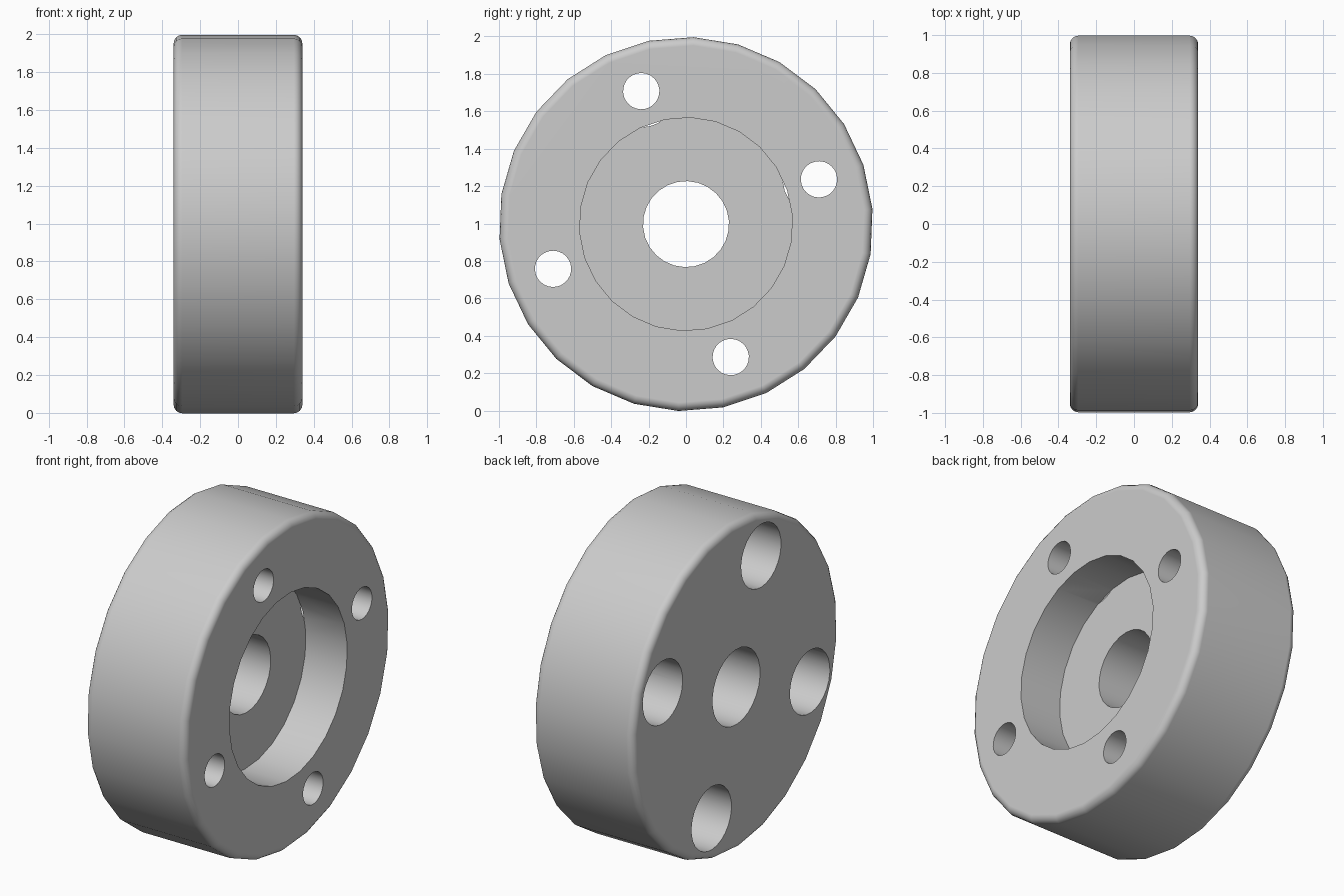
import bpy, bmesh, math
from mathutils import Matrix, Vector

SIDES = 26
PHASE = math.radians(-2.3)   # turn of the facets about the axle
CENTRE_Z = 0.997
HALF = 0.34                  # half the thickness along x
ROUND = 0.045

if "Cube" in bpy.data.objects:
    bpy.data.objects.remove(bpy.data.objects["Cube"], do_unlink=True)

grey = bpy.data.materials.new("light grey metal")
grey.use_nodes = True
colour = (0.6, 0.6, 0.6, 1)
grey.diffuse_color = colour
grey.node_tree.nodes["Principled BSDF"].inputs["Base Color"].default_value = colour


def cylinder(name, radius, x0, x1, y=0, z=0, rim=0):
    """Cylinder along x from x0 to x1, optionally with rounded rims."""
    bm = bmesh.new()
    place = (Matrix.Translation(((x0 + x1) / 2, y, z + CENTRE_Z))
             @ Matrix.Rotation(PHASE, 4, 'X') @ Matrix.Rotation(math.pi / 2, 4, 'Y')
             @ Matrix.Rotation(math.pi / 2, 4, 'Z'))
    bmesh.ops.create_cone(bm, cap_ends=True, segments=SIDES, radius1=radius,
                          radius2=radius, depth=x1 - x0, matrix=place)
    if rim:
        edges = [e for e in bm.edges if abs(e.verts[0].co.x - e.verts[1].co.x) < 1e-4]
        bmesh.ops.bevel(bm, geom=edges, offset=rim, segments=4, profile=0.5,
                        affect='EDGES')
    bmesh.ops.recalc_face_normals(bm, faces=bm.faces)
    mesh = bpy.data.meshes.new(name)
    bm.to_mesh(mesh)
    bm.free()
    mesh.materials.append(grey)
    obj = bpy.data.objects.new(name, mesh)
    bpy.context.collection.objects.link(obj)
    return obj


# Wheel body with rounded rims
body = cylinder("hub_body", 1, -HALF, HALF, rim=ROUND)

# Central bore and the wide recess on the right face
cutters = [cylinder("bore_cutter", 0.23, -0.5, 0.5),
           cylinder("recess_cutter", 0.57, HALF - 0.28, 0.5)]

# Four bolt holes, counterbored from the left face
for i in range(4):
    a = math.radians(18.6 + 90 * i)
    y, z = 0.75 * math.cos(a), 0.75 * math.sin(a)
    cutters.append(cylinder("bolt_cutter", 0.097, -0.5, 0.5, y, z))
    cutters.append(cylinder("counterbore_cutter", 0.193, -0.5, 0.06, y, z))

bpy.context.view_layer.objects.active = body
for cutter in cutters:
    cutter.hide_render = True
    cut = body.modifiers.new("cut", 'BOOLEAN')
    cut.operation = 'DIFFERENCE'
    cut.solver = 'EXACT'
    cut.object = cutter
    bpy.ops.object.modifier_apply(modifier=cut.name)
    bpy.data.objects.remove(cutter, do_unlink=True)

# Smooth curved walls, crisp machined edges
bpy.ops.object.select_all(action='DESELECT')
body.select_set(True)
bpy.ops.object.shade_smooth_by_angle(angle=math.radians(30))
weighted = body.modifiers.new("even_normals", 'WEIGHTED_NORMAL')
weighted.keep_sharp = True
